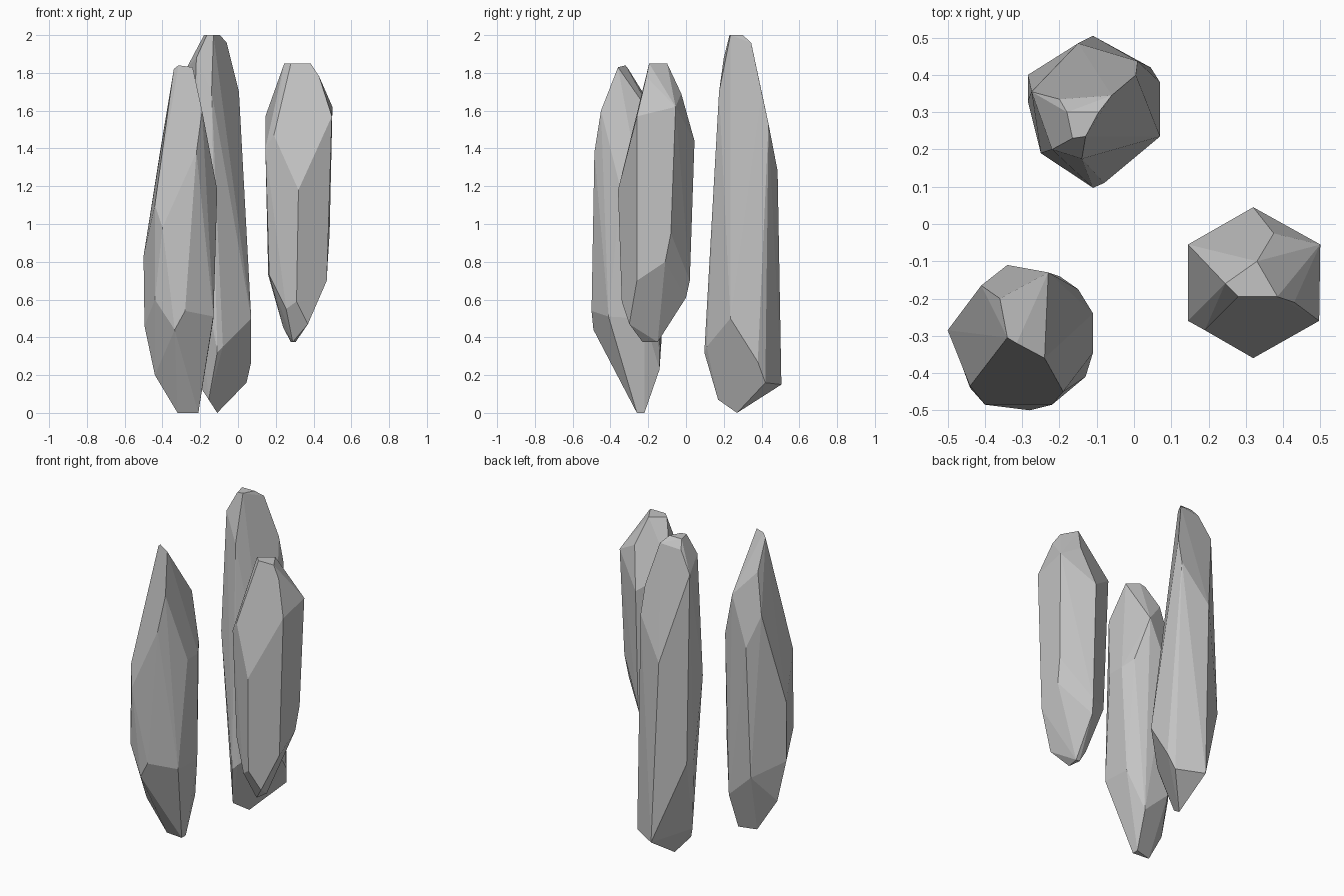
import bpy
import bmesh
from math import radians
from mathutils import Vector

default_cube = bpy.data.objects.get("Cube")
if default_cube:
    bpy.data.objects.remove(default_cube, do_unlink=True)


def make_material(name, colour):
    material = bpy.data.materials.new(name)
    material.use_nodes = True
    material.diffuse_color = colour
    material.node_tree.nodes["Principled BSDF"].inputs["Base Color"].default_value = colour
    return material


stone = make_material("stone grey", (.55, .55, .55, 1))


def make_shard(name, **rings):
    """Wrap a faceted skin around the corner points of each named ring."""
    bm = bmesh.new()
    for ring in rings.values():
        for corner in ring:
            bm.verts.new(Vector(corner))
    hull = bmesh.ops.convex_hull(bm, input=bm.verts)
    loose = {item for key in ("geom_interior", "geom_unused") for item in hull[key]}
    bmesh.ops.delete(
        bm, geom=[item for item in loose if isinstance(item, bmesh.types.BMVert)], context="VERTS")
    # merge nearly flat triangles into broad facets
    bmesh.ops.dissolve_limit(
        bm, angle_limit=radians(4), verts=bm.verts, edges=bm.edges)
    bmesh.ops.recalc_face_normals(bm, faces=bm.faces)
    mesh = bpy.data.meshes.new(name)
    bm.to_mesh(mesh)
    bm.free()
    mesh.materials.append(stone)
    shard = bpy.data.objects.new(name, mesh)
    bpy.context.collection.objects.link(shard)
    return shard


# Front shard, leaning to a narrow crown and a small blunt foot
make_shard(
    "front_shard",
    crown=[(-.34, -.305, 1.82), (-.315, -.32, 1.84), (-.24, -.36, 1.83),
           (-.36, -.2, 1.65)],
    shoulder=[(-.19, -.45, 1.6), (-.22, -.485, 1.38), (-.41, -.165, 1.4),
              (-.23, -.13, 1.5), (-.15, -.175, 1.22), (-.34, -.11, 1.2)],
    girdle=[(-.11, -.24, 1.18), (-.11, -.345, 1.18), (-.4, -.485, .98),
            (-.44, -.435, 1.1), (-.5, -.285, .83)],
    base=[(-.28, -.5, .54), (-.335, -.49, .44), (-.13, -.41, .51),
          (-.44, -.44, .6), (-.495, -.29, .46), (-.41, -.18, .5),
          (-.13, -.22, .5), (-.36, -.13, .38)],
    foot=[(-.44, -.28, .2), (-.2, -.14, .23), (-.32, -.25, 0),
          (-.21, -.22, 0), (-.21, -.26, 0)],
)

# Tall back shard
make_shard(
    "back_shard",
    crown=[(-.18, .3, 2), (-.095, .3, 2), (-.13, .235, 2), (-.165, .23, 2),
           (-.06, .345, 1.96), (-.2, .335, 1.95)],
    shoulder=[(-.22, .2, 1.88), (-.275, .355, 1.82), (-.14, .175, 1.7),
              (.005, .4, 1.7), (.01, .437, 1.53), (-.15, .485, 1.28)],
    girdle=[(-.25, .19, 1.12), (-.285, .4, .65), (-.285, .33, .65),
            (.07, .235, .5)],
    base=[(-.11, .097, .32), (-.08, .11, .35), (.07, .38, .27),
          (-.22, .25, .17)],
    foot=[(.045, .42, .16), (-.11, .505, .15), (-.155, .17, .07),
          (-.11, .27, 0)],
)

# Raised side shard with a slanted hexagonal crown
make_shard(
    "side_shard",
    crown=[(.28, -.195, 1.85), (.385, -.195, 1.85), (.33, -.1, 1.85),
           (.245, -.16, 1.85), (.43, -.21, 1.78), (.375, -.025, 1.69)],
    shoulder=[(.5, -.055, 1.62), (.497, -.26, 1.57), (.145, -.055, 1.57),
              (.19, -.285, 1.47), (.32, .045, 1.44), (.145, -.26, 1.4),
              (.32, -.36, 1.18)],
    base=[(.485, -.08, .95), (.475, -.11, .8), (.47, -.26, .7),
          (.16, -.08, .73), (.165, -.25, .73), (.32, .02, .7),
          (.31, -.34, .59), (.255, -.31, .55), (.31, 0, .61)],
    foot=[(.37, -.3, .47), (.24, -.14, .45), (.28, -.15, .375),
          (.305, -.15, .375), (.29, -.23, .375)],
)
